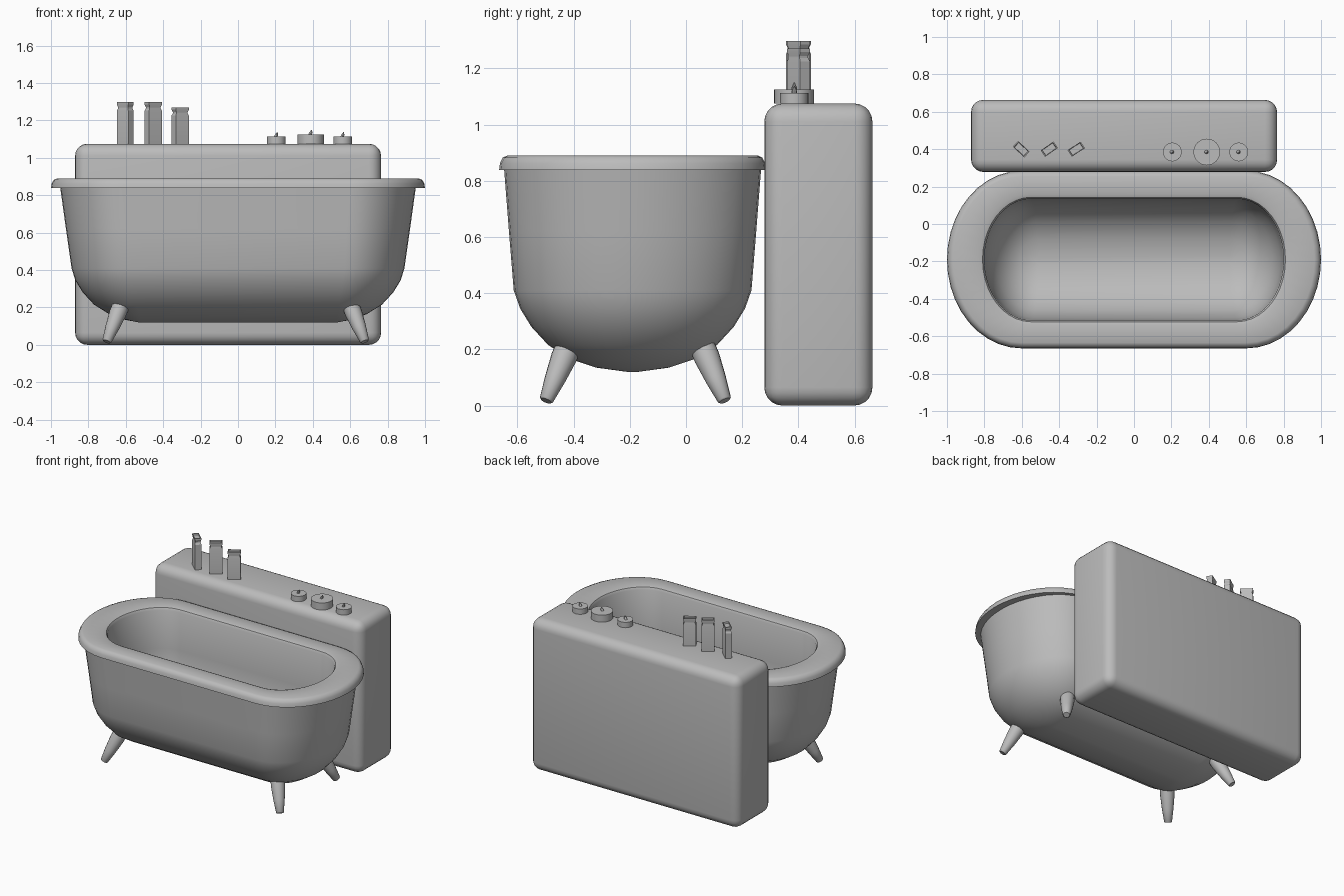
import bpy, bmesh, math
from mathutils import Vector, Matrix

if "Cube" in bpy.data.objects:
    bpy.data.objects.remove(bpy.data.objects["Cube"])

grey = bpy.data.materials.new("plain grey")
grey.use_nodes = True
COLOUR = (0.5, 0.5, 0.5, 1)
grey.diffuse_color = COLOUR
grey.node_tree.nodes["Principled BSDF"].inputs["Base Color"].default_value = COLOUR


def finish(name, bm, angle=40):
    """Turn a bmesh into a grey object, smooth below the given edge angle."""
    bmesh.ops.recalc_face_normals(bm, faces=bm.faces)
    mesh = bpy.data.meshes.new(name)
    bm.to_mesh(mesh)
    bm.free()
    obj = bpy.data.objects.new(name, mesh)
    bpy.context.collection.objects.link(obj)
    mesh.materials.append(grey)
    bpy.ops.object.select_all(action='DESELECT')
    obj.select_set(True)
    bpy.context.view_layer.objects.active = obj
    bpy.ops.object.shade_smooth_by_angle(angle=math.radians(angle))
    return obj


def loft(bm, rings):
    """Skin equal rings of points and cap both ends."""
    loops = [[bm.verts.new(p) for p in ring] for ring in rings]
    n = len(loops[0])
    for a, b in zip(loops, loops[1:]):
        for i in range(n):
            j = (i + 1) % n
            bm.faces.new((a[i], a[j], b[j], b[i]))
    bm.faces.new(loops[0])
    bm.faces.new(loops[-1])


# Bathtub: capsule-shaped rings, from the keel over the rim to the inner floor
TUB_Y = -0.19
STEPS = 20


def capsule(half_x, half_y, straight, z):
    ring = []
    for side in (1, -1):
        for i in range(STEPS + 1):
            a = math.pi * (i / STEPS - 0.5)
            ring.append((side * (straight + (half_x - straight) * math.cos(a)),
                         TUB_Y + side * half_y * math.sin(a), z))
    return ring


PROFILE = [  # half length, half width, straight half length, height
    (0.53, 0.02, 0.51, 0.12), (0.61, 0.13, 0.52, 0.135), (0.69, 0.22, 0.53, 0.165),
    (0.77, 0.30, 0.54, 0.215), (0.83, 0.36, 0.55, 0.28), (0.87, 0.40, 0.56, 0.345),
    (0.89, 0.423, 0.57, 0.41), (0.92, 0.44, 0.58, 0.62), (0.95, 0.457, 0.6, 0.838),
    (1.0, 0.475, 0.6, 0.838), (0.996, 0.472, 0.6, 0.862), (0.985, 0.462, 0.6, 0.882),
    (0.965, 0.445, 0.6, 0.89), (0.83, 0.35, 0.56, 0.89), (0.81, 0.333, 0.55, 0.884),
    (0.8, 0.325, 0.55, 0.868), (0.795, 0.322, 0.55, 0.6), (0.78, 0.31, 0.54, 0.45),
    (0.74, 0.27, 0.53, 0.35), (0.68, 0.2, 0.52, 0.27), (0.61, 0.11, 0.51, 0.225),
    (0.53, 0.02, 0.51, 0.21),
]
bm = bmesh.new()
loft(bm, [capsule(*row) for row in PROFILE])
finish("bathtub", bm)

# Four splayed, tapered feet
for sx, x_name in ((1, "left"), (-1, "right")):
    for sy, y_name in ((-1, "front"), (1, "back")):
        foot = Vector((sx * 0.69 - 0.012, TUB_Y + 0.01 + sy * 0.318, 0.017))
        hip = Vector((sx * 0.605 - 0.012, TUB_Y + 0.01 + sy * 0.228, 0.235))
        turn = (hip - foot).to_track_quat('Z', 'Y')
        bm = bmesh.new()
        rings = []
        for t, r in ((0, 0.02), (0.02, 0.025), (0.35, 0.037), (0.7, 0.046), (1, 0.046)):
            centre = foot.lerp(hip, t)
            rings.append([centre + turn @ Vector((r * math.cos(k * math.pi / 8),
                                                  r * math.sin(k * math.pi / 8), 0))
                          for k in range(16)])
        loft(bm, rings)
        finish(f"{y_name}_{x_name}_foot", bm)

# Rounded cabinet behind the tub
CABINET_TOP = 1.075
bm = bmesh.new()
bmesh.ops.create_cube(bm, size=1, matrix=Matrix.Translation((-0.053, 0.471, CABINET_TOP / 2))
                      @ Matrix.Diagonal((1.636, 0.385, CABINET_TOP, 1)))
bmesh.ops.bevel(bm, geom=bm.edges[:], offset=0.065, segments=5, profile=0.5, affect='EDGES')
finish("cabinet", bm)


# Slim rectangular bottles with a pinched neck and flared cap
def bottle(name, x, y, top, degrees):
    place = Matrix.Translation((x, y, 0)) @ Matrix.Rotation(math.radians(degrees), 4, 'Z')
    rings = []
    for scale, z in ((1, CABINET_TOP - 0.005), (1, top - 0.045), (0.85, top - 0.033),
                     (0.85, top - 0.026), (1, top - 0.012), (1, top),
                     (0.86, top), (0.8, top - 0.01)):
        hx, hy = 0.042 * scale, 0.021 * scale
        rings.append([place @ Vector((u * hx, v * hy, z))
                      for u, v in ((1, 1), (-1, 1), (-1, -1), (1, -1))])
    bm = bmesh.new()
    loft(bm, rings)
    finish(name, bm, 20)


bottle("right_bottle", -0.603, 0.4, 1.297, -43)
bottle("middle_bottle", -0.453, 0.4, 1.297, 35)
bottle("left_bottle", -0.309, 0.4, 1.27, 33)


# Round candles with a leaning wick
def candle(name, x, radius, height):
    bm = bmesh.new()
    bmesh.ops.create_cone(bm, cap_ends=True, segments=32, radius1=radius, radius2=radius,
                          depth=height,
                          matrix=Matrix.Translation((x, 0.385, CABINET_TOP + height / 2)))
    finish(name, bm)
    bm = bmesh.new()
    rings = []
    for lean, r, rise in ((-0.004, 0.01, -0.002), (0, 0.009, 0.008), (0.005, 0.002, 0.024)):
        rings.append([(x + lean + r * math.cos(k * math.pi / 4),
                       0.385 + r * math.sin(k * math.pi / 4),
                       CABINET_TOP + height + rise) for k in range(8)])
    loft(bm, rings)
    finish(name + "_wick", bm)


candle("right_candle", 0.205, 0.05, 0.038)
candle("middle_candle", 0.389, 0.071, 0.05)
candle("left_candle", 0.56, 0.05, 0.038)
